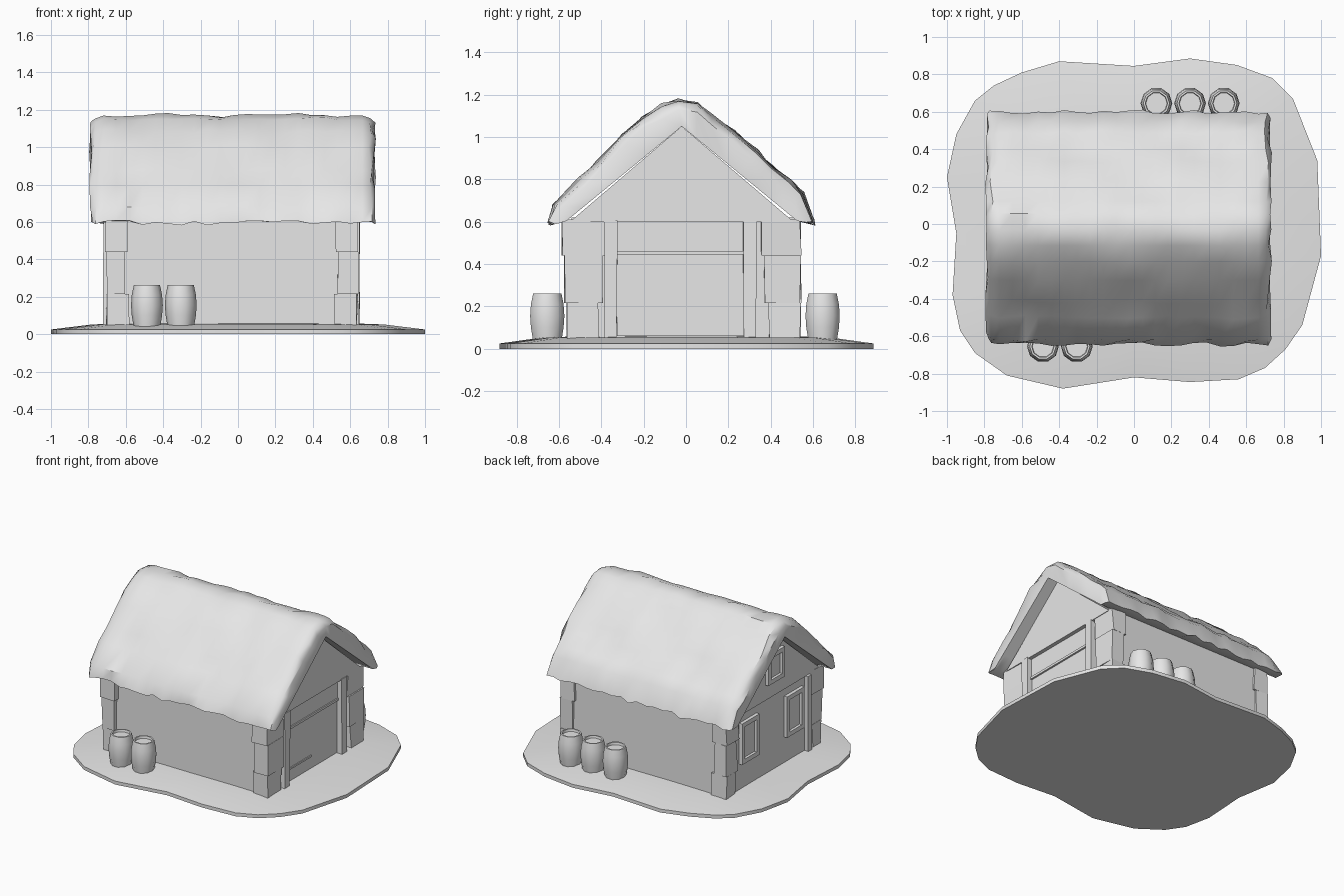
import bpy, bmesh, math, random
from mathutils import Vector

if "Cube" in bpy.data.objects:
    bpy.data.objects.remove(bpy.data.objects["Cube"])

random.seed(4)
mat = bpy.data.materials.new("plain_grey")
mat.diffuse_color = (0.8, 0.8, 0.8, 1)
mat.use_nodes = True
mat.node_tree.nodes["Principled BSDF"].inputs["Base Color"].default_value = mat.diffuse_color


def finish(name, bm, angle=None):
    bmesh.ops.recalc_face_normals(bm, faces=bm.faces)
    me = bpy.data.meshes.new(name)
    bm.to_mesh(me)
    bm.free()
    me.materials.append(mat)
    ob = bpy.data.objects.new(name, me)
    bpy.context.collection.objects.link(ob)
    if angle:
        bpy.ops.object.select_all(action='DESELECT')
        ob.select_set(True)
        bpy.context.view_layer.objects.active = ob
        bpy.ops.object.shade_smooth_by_angle(angle=math.radians(angle))
    return ob


def add_box(bm, x0, x1, y0, y1, z0, z1, jitter=0.0):
    vs = bmesh.ops.create_cube(bm, size=1)["verts"]
    for v in vs:
        v.co = Vector((x0 + (v.co.x + .5) * (x1 - x0),
                       y0 + (v.co.y + .5) * (y1 - y0),
                       z0 + (v.co.z + .5) * (z1 - z0)))
        v.co.x += random.uniform(-jitter, jitter)
        v.co.y += random.uniform(-jitter, jitter)


def box(name, *dims, jitter=0.0):
    bm = bmesh.new()
    add_box(bm, *dims, jitter=jitter)
    return finish(name, bm)


def prism_x(name, pts, x0, x1):
    """Extrude a y-z outline along x."""
    bm = bmesh.new()
    a = [bm.verts.new((x0, y, z)) for y, z in pts]
    b = [bm.verts.new((x1, y, z)) for y, z in pts]
    bm.faces.new(a)
    bm.faces.new(b)
    for i in range(len(pts)):
        j = (i + 1) % len(pts)
        bm.faces.new((a[i], a[j], b[j], b[i]))
    return finish(name, bm)


# Ground: irregular low mound
outline = [(1, -.17), (.98, .34), (.85, .67), (.74, .78), (.55, .85), (.3, .885),
           (0, .845), (-.4, .87), (-.6, .81), (-.75, .74), (-.85, .66), (-.95, .48),
           (-1, .25), (-.95, -.05), (-.97, -.38), (-.93, -.57), (-.85, -.69),
           (-.68, -.81), (-.38, -.88), (0, -.82), (.3, -.845), (.56, -.83),
           (.7, -.77), (.81, -.67), (.9, -.54)]
bm = bmesh.new()
rings = []
for s, z in ((1, 0.0), (1, .025), (.78, .052), (.5, .062)):
    rings.append([bm.verts.new((x * s, y * s, z)) for x, y in outline])
for lo, hi in zip(rings, rings[1:]):
    for i in range(len(outline)):
        j = (i + 1) % len(outline)
        bm.faces.new((lo[i], lo[j], hi[j], hi[i]))
bm.faces.new(rings[0])
bm.faces.new(rings[-1])
finish("ground", bm, 30)

# Walls and gables
box("walls", -.69, .60, -.54, .525, .04, .62)
tri = [(-.55, .598), (.51, .598), (-.02, 1.05)]
prism_x("right_gable", tri, .55, .645)
prism_x("left_gable", tri, -.70, -.6)

# Rough stone corner posts, three stacked blocks each
for sx, cx in (("left", -.705), ("right", .638)):
    for sy, cy in (("front", -.56), ("back", .537)):
        bm = bmesh.new()
        dx = 1 if cx < 0 else -1
        dy = 1 if cy < 0 else -1
        levels = ((.04, .215, .02), (.215, .44, .0), (.44, .61, .015))
        for k, (z0, z1, grow) in enumerate(levels):
            wx = .10 + grow
            wy = (.12 if cx < 0 else .165) + (grow if k else -.02)
            xs = sorted((cx, cx + dx * wx))
            out = .012 * k * (1 if cy < 0 else .2)
            ys = sorted((cy - dy * out, cy + dy * wy))
            add_box(bm, xs[0], xs[1], ys[0], ys[1], z0, z1, .006)
        finish(f"{sy}_{sx}_corner_stones", bm)

# Door side: door, lintel board and two poles
box("door", .58, .612, -.325, .275, .06, .45)
box("door_crossbeam", .58, .625, -.325, .275, .445, .462)
box("lintel_board", .58, .617, -.325, .275, .462, .60)
box("door_low_rail", .58, .618, -.32, -.03, .145, .158)
for n, y in (("front", -.355), ("back", .30)):
    box(f"{n}_door_pole", .57, .65, y - .03, y + .03, .045, .605, jitter=.003)


# Windows on the left side: frame of four bars, pane inside
def window(name, y0, y1, z0, z1, x):
    bm = bmesh.new()
    t = .032
    for a, b, c, d in ((y0, y1, z0, z0 + t), (y0, y1, z1 - t, z1),
                       (y0, y0 + t, z0 + t, z1 - t), (y1 - t, y1, z0 + t, z1 - t)):
        add_box(bm, x - .025, x + .02, a, b, c, d)
    finish(name + "_frame", bm)
    box(name + "_pane", x - .006, x + .003, y0 + t, y1 - t, z0 + t, z1 - t)


window("back_window", .17, .37, .24, .54, -.69)
window("front_window", -.35, -.15, .24, .54, -.69)
window("loft_window", -.11, .08, .71, .93, -.70)
box("left_pole", -.72, -.68, -.425, -.385, .045, .6, jitter=.003)

# Thatched roof: lofted thick profile, roughened, ragged at the eaves
outer = [(-.645, .59), (-.62, .68), (-.50, .80), (-.42, .88), (-.30, 1.01),
         (-.205, 1.085), (-.115, 1.15), (-.035, 1.172), (.055, 1.155), (.12, 1.10),
         (.23, 1.02), (.335, .93), (.40, .86), (.49, .79), (.55, .735), (.60, .59)]
inner = []
for i in range(16):
    d = (i - 7) / 7 if i <= 7 else (i - 7) / 8
    y = -.02 + .545 * d
    inner.append((y, 1.05 - .82 * abs(y + .02)))
stations = [-.787, -.765, -.72] + [-.72 + .0695 * k for k in range(1, 20)] + [.665, .708, .727]
last = len(stations) - 1
bm = bmesh.new()
loops = []
for s, x in enumerate(stations):
    pull = .3 if s in (0, last) else (.08 if s in (1, last - 1) else 0)
    loop = []
    for i, ((oy, oz), (iy, iz)) in enumerate(zip(outer, inner)):
        o, n = Vector((oy, oz)), Vector((iy, iz))
        d = (o - n).normalized()
        p = o.lerp(n, pull)
        if i in (0, 15):
            p.y += random.uniform(-.008, .02)
            p.x += random.uniform(-.012, .012)
        else:
            p += d * (random.uniform(-.009, .008) + .006 * math.sin(9 * x + i * 1.7))
        ex = random.uniform(-.012, .012) if s in (0, 1, last - 1, last) else 0
        loop.append(bm.verts.new((x + ex, p.x, p.y)))
    for iy, iz in reversed(inner):
        loop.append(bm.verts.new((x, iy, iz)))
    loops.append(loop)
m = len(loops[0])
for a, b in zip(loops, loops[1:]):
    for i in range(m):
        j = (i + 1) % m
        bm.faces.new((a[i], a[j], b[j], b[i]))
for lp in (loops[0], loops[-1]):
    for i in range(15):
        bm.faces.new((lp[i], lp[i + 1], lp[m - 2 - i], lp[m - 1 - i]))
finish("thatched_roof", bm, 40)


# Barrels: lathed staves with a sunken lid
def barrel(name, cx, cy):
    prof = [(.070, .035), (.081, .10), (.085, .155), (.081, .21), (.070, .262),
            (.060, .262), (.057, .245)]
    n = 10
    bm = bmesh.new()
    rs = [[bm.verts.new((cx + r * math.cos(2 * math.pi * k / n),
                         cy + r * math.sin(2 * math.pi * k / n), z)) for k in range(n)]
          for r, z in prof]
    for a, b in zip(rs, rs[1:]):
        for k in range(n):
            j = (k + 1) % n
            bm.faces.new((a[k], a[j], b[j], b[k]))
    bm.faces.new(rs[0])
    bm.faces.new(rs[-1])
    finish(name, bm, 40)


for k, (x, y) in enumerate(((-.487, -.655), (-.306, -.655),
                            (.12, .645), (.30, .645), (.48, .645))):
    barrel(f"barrel_{k + 1}", x, y)
